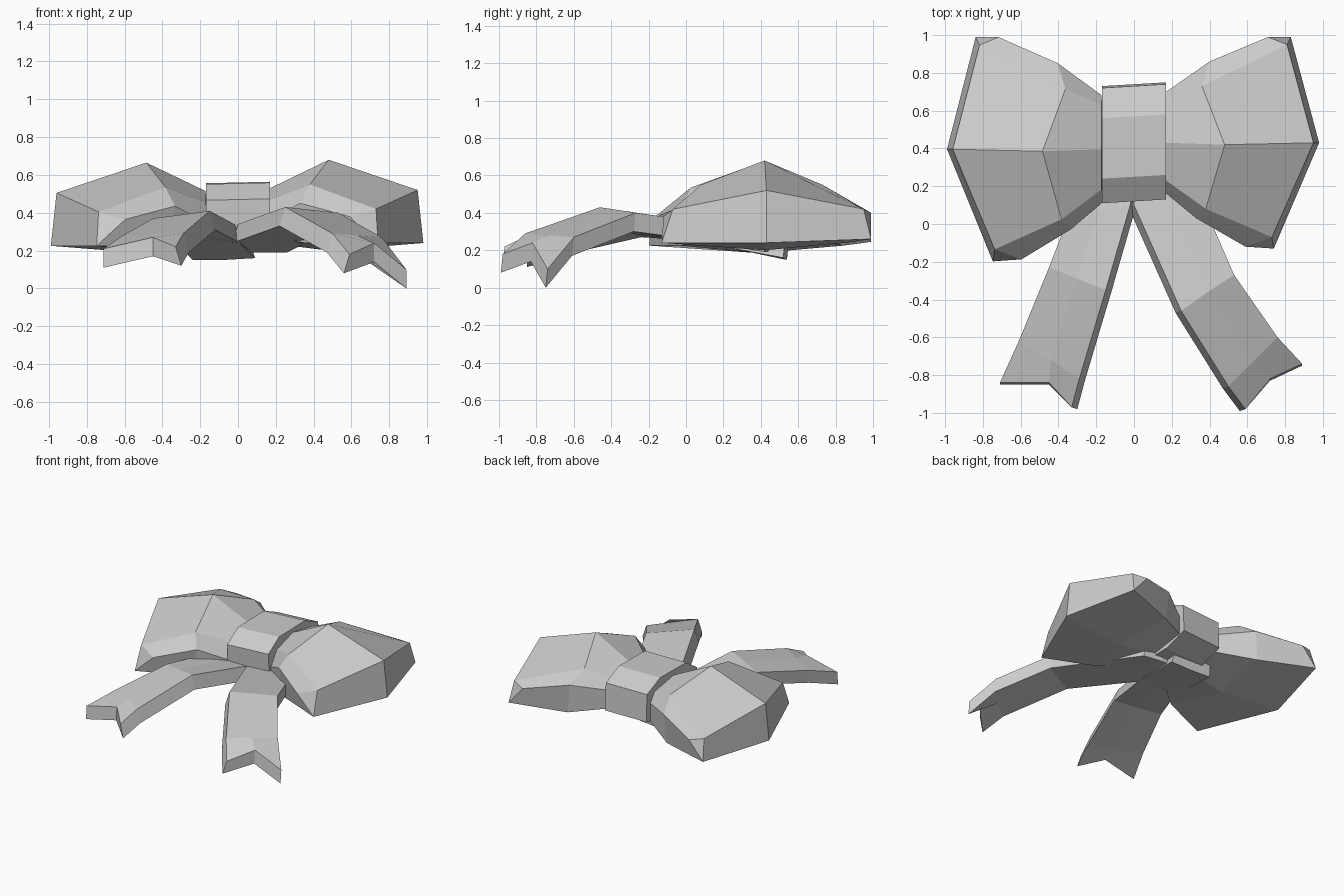
import bpy
import bmesh

cube = bpy.data.objects.get("Cube")
if cube:
    bpy.data.objects.remove(cube, do_unlink=True)

grey = bpy.data.materials.new("ribbon grey")
grey.use_nodes = True
shade = (0.6, 0.6, 0.6, 1)
grey.diffuse_color = shade
grey.node_tree.nodes["Principled BSDF"].inputs["Base Color"].default_value = shade


def make_object(name, points, faces):
    """Build a flat shaded mesh from points and faces, with normals outward."""
    bm = bmesh.new()
    verts = [bm.verts.new(p) for p in points]
    for face in faces:
        bm.faces.new([verts[i] for i in face])
    bmesh.ops.recalc_face_normals(bm, faces=bm.faces)
    mesh = bpy.data.meshes.new(name)
    bm.to_mesh(mesh)
    bm.free()
    mesh.materials.append(grey)
    obj = bpy.data.objects.new(name, mesh)
    bpy.context.scene.collection.objects.link(obj)
    return obj


def bridge(rings, count):
    """Quads joining consecutive rings of equal point count."""
    return [(r * count + i, r * count + (i + 1) % count,
             (r + 1) * count + (i + 1) % count, (r + 1) * count + i)
            for r in range(rings - 1) for i in range(count)]


# Bow loops: each ring runs from the lower front, over the peak, to the back
# and ends with the middle of the underside.
inner_ring = [(.16, .18, .27), (.16, .17, .36), (.17, .23, .47), (.17, .43, .53),
              (.17, .65, .49), (.17, .70, .42), (.17, .70, .28), (.16, .43, .24)]
middle_ring = [(.36, .03, .24), (.33, .03, .45), (.38, .08, .55), (.48, .42, .68),
               (.36, .73, .55), (.40, .86, .46), (.42, .85, .24), (.48, .42, .20)]
outer_ring = [(.74, -.13, .24), (.59, -.12, .38), (.73, -.07, .42), (.95, .43, .52),
              (.81, .95, .42), (.71, .99, .40), (.83, .99, .26), (.98, .43, .24)]
sides = len(inner_ring)
loop_points = inner_ring + middle_ring + outer_ring
last = 2 * sides
end_faces = [[last + i for i in f] for f in
             ((0, 1, 2), (0, 2, 3, 7), (7, 3, 4, 6), (4, 5, 6))]
loop_faces = bridge(3, sides) + end_faces + [tuple(range(sides))]

make_object("left_loop", loop_points, loop_faces)
# The right loop is a slightly larger, lower mirror copy
make_object("right_loop",
            [(-x * 1.01, 1 - (1 - y) * 1.06, z - .015) for x, y, z in loop_points],
            loop_faces)

# Central knot: a faceted band swept across the middle
knot_profile = [(.13, .26), (.12, .47), (.25, .555), (.57, .56),
                (.73, .49), (.74, .28), (.55, .22), (.3, .22)]
knot_points = []
for side in (-1, 1):
    knot_points += [(side * .17, y + side * .01, z + side * .004)
                    for y, z in knot_profile]
n = len(knot_profile)
make_object("knot", knot_points,
            bridge(2, n) + [tuple(range(n)), tuple(range(n, 2 * n))])


def make_tail(name, rows, side):
    """Ribbon tail: rows of inner, middle and outer points, given thickness."""
    top = [p for row in rows for p in row]
    total = len(top)
    # The underside flares a little beyond the inner edge
    under = [(x - side * (.03 if i % 3 == 0 else 0), y - .01, z - .1)
             for i, (x, y, z) in enumerate(top)]
    faces = []
    for r in range(len(rows) - 1):
        for c in range(2):
            a = r * 3 + c
            quad = (a, a + 1, a + 4, a + 3)
            faces += [quad, tuple(i + total for i in quad)]
        for c in (0, 2):
            a = r * 3 + c
            faces.append((a, a + 3, a + 3 + total, a + total))
    for a in (0, 1, total - 3, total - 2):
        faces.append((a, a + 1, a + 1 + total, a + total))
    make_object(name, top + under, faces)


# Tails: from under the knot, over a crease, down to a notched end
make_tail("left_tail", [
    [(.0, .45, .29), (.12, .45, .29), (.26, .43, .29)],
    [(.0, .10, .34), (.2, .07, .35), (.40, .03, .36)],
    [(.25, -.46, .43), (.39, -.36, .415), (.53, -.27, .40)],
    [(.50, -.86, .29), (.63, -.73, .28), (.76, -.60, .27)],
    [(.59, -.98, .18), (.72, -.82, .24), (.89, -.74, .10)]], 1)
make_tail("right_tail", [
    [(.06, .53, .26), (-.08, .54, .25), (-.24, .55, .25)],
    [(-.02, .10, .34), (-.18, .07, .35), (-.35, .03, .36)],
    [(-.15, -.35, .41), (-.3, -.29, .39), (-.45, -.23, .37)],
    [(-.29, -.82, .29), (-.44, -.72, .29), (-.61, -.62, .28)],
    [(-.33, -.97, .22), (-.45, -.84, .27), (-.71, -.84, .21)]], -1)
